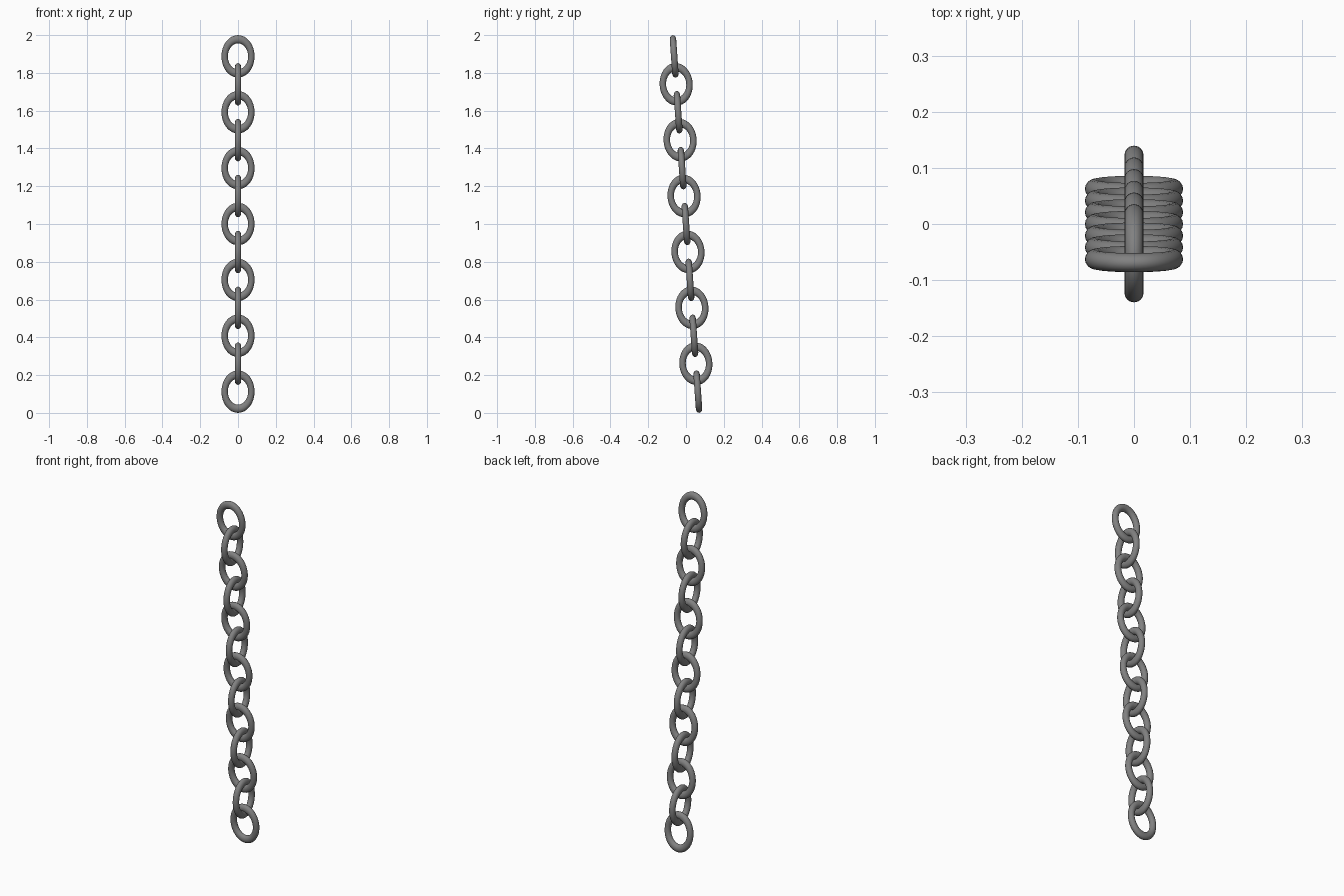
import bpy
import math

cube = bpy.data.objects.get("Cube")
if cube:
    bpy.data.objects.remove(cube, do_unlink=True)

# Dull iron
iron = bpy.data.materials.new("iron_grey")
iron.use_nodes = True
colour = (0.22, 0.22, 0.22, 1)
iron.diffuse_color = colour
iron.node_tree.nodes["Principled BSDF"].inputs["Base Color"].default_value = colour

LINKS = 13
TUBE = 0.017          # wire radius
HALF_WIDTH = 0.0875   # outer half width of a link
HALF_HEIGHT = 0.1125  # outer half height of a link
LEAN = 0.0705         # drift in y per unit of height
TILT = math.atan(LEAN)
STRETCH = HALF_HEIGHT / HALF_WIDTH


def add_link(index):
    """Oval ring, turned a quarter on every other link."""
    z = HALF_HEIGHT + (2 - 2 * HALF_HEIGHT) * index / (LINKS - 1)
    bpy.ops.mesh.primitive_torus_add(
        major_segments=48, minor_segments=16,
        major_radius=HALF_WIDTH - TUBE, minor_radius=TUBE)
    link = bpy.context.object
    link.name = f"chain_link_{index + 1}"
    # Stretch the ring lengthwise, then stand it upright
    link.scale = (1, STRETCH, 1)
    link.rotation_euler = (math.pi / 2, 0, math.pi / 2 * (index % 2))
    bpy.ops.object.transform_apply(location=False, rotation=True, scale=True)
    # Lean along the hanging line
    link.rotation_euler = (TILT, 0, 0)
    link.location = (0, (1 - z) * LEAN, z)
    link.data.materials.append(iron)
    bpy.ops.object.shade_smooth()


for i in range(LINKS):
    add_link(i)
